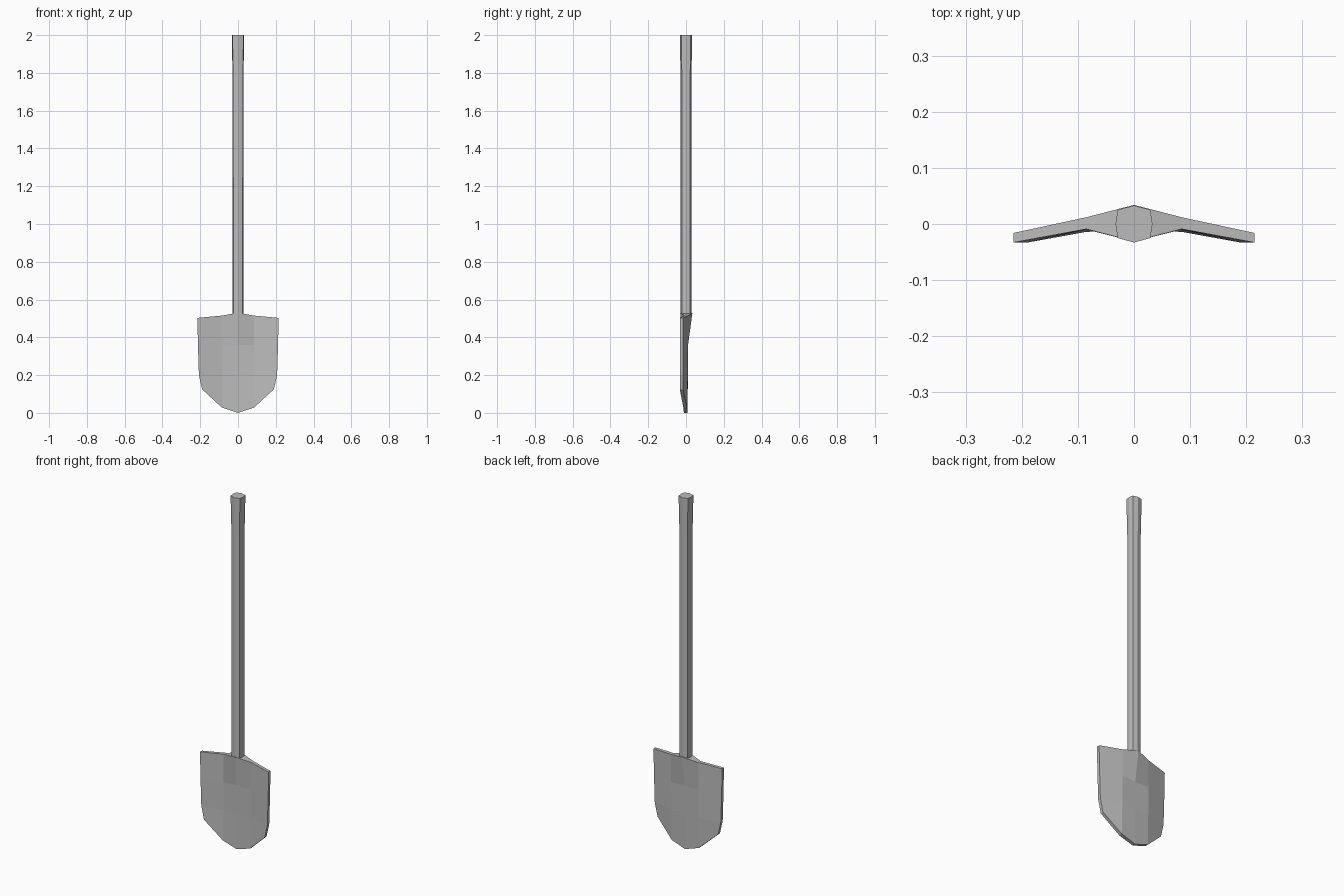
import bpy
import bmesh

cube = bpy.data.objects.get("Cube")
if cube:
    bpy.data.objects.remove(cube, do_unlink=True)

# Single grey colour
grey = bpy.data.materials.new("plain grey")
grey.use_nodes = True
colour = (0.5, 0.5, 0.5, 1)
grey.diffuse_color = colour
grey.node_tree.nodes["Principled BSDF"].inputs["Base Color"].default_value = colour


def finish(name, bm):
    bmesh.ops.recalc_face_normals(bm, faces=bm.faces)
    mesh = bpy.data.meshes.new(name)
    bm.to_mesh(mesh)
    bm.free()
    mesh.materials.append(grey)
    obj = bpy.data.objects.new(name, mesh)
    bpy.context.collection.objects.link(obj)
    return obj


# Handle: squarish eight-sided section, lofted with a flared grip end
section = [(1, 0), (0.88, 0.76), (0, 1), (-0.88, 0.76),
           (-1, 0), (-0.88, -0.76), (0, -1), (0.88, -0.76)]
bm = bmesh.new()
rings = [[bm.verts.new((x * r, y * r, z)) for x, y in section]
         for z, r in ((0.515, 0.028), (1.79, 0.029), (2.0, 0.033))]
n = len(section)
for low, high in zip(rings, rings[1:]):
    for i in range(n):
        j = (i + 1) % n
        bm.faces.new((low[i], low[j], high[j], high[i]))
bm.faces.new(rings[0])
bm.faces.new(rings[-1])
finish("handle", bm)

# Blade: half grid of (x, z, front y, back y), top to bottom in each column
columns = [
    [(0, 0.53, -0.031, 0.034), (0, 0.36, -0.01, 0.011),
     (0, 0.2, -0.01, 0.01), (0, 0, -0.011, 0.008)],
    [(0.085, 0.515, -0.009, 0.012), (0.085, 0.36, -0.01, 0.011),
     (0.085, 0.2, -0.01, 0.01), (0.085, 0.028, -0.014, 0.006)],
    [(0.215, 0.503, -0.033, -0.016), (0.212, 0.36, -0.033, -0.016),
     (0.207, 0.2, -0.033, -0.016), (0.19, 0.125, -0.033, -0.016)],
]
bm = bmesh.new()
front = [[bm.verts.new((x, f, z)) for x, z, f, b in col] for col in columns]
back = [[bm.verts.new((x, b, z)) for x, z, f, b in col] for col in columns]
for side in (front, back):
    for c, d in zip(side, side[1:]):
        for k in range(3):
            bm.faces.new((c[k], d[k], d[k + 1], c[k + 1]))


# Rim joining the front and back skins
def rim(path):
    return list(path(front)), list(path(back))


for f, b in (rim(lambda s: [c[0] for c in s]),
             rim(lambda s: s[-1]),
             rim(lambda s: [c[-1] for c in s])):
    for k in range(len(f) - 1):
        bm.faces.new((f[k], f[k + 1], b[k + 1], b[k]))
blade = finish("blade", bm)
mirror = blade.modifiers.new("mirror", 'MIRROR')
mirror.use_clip = True
